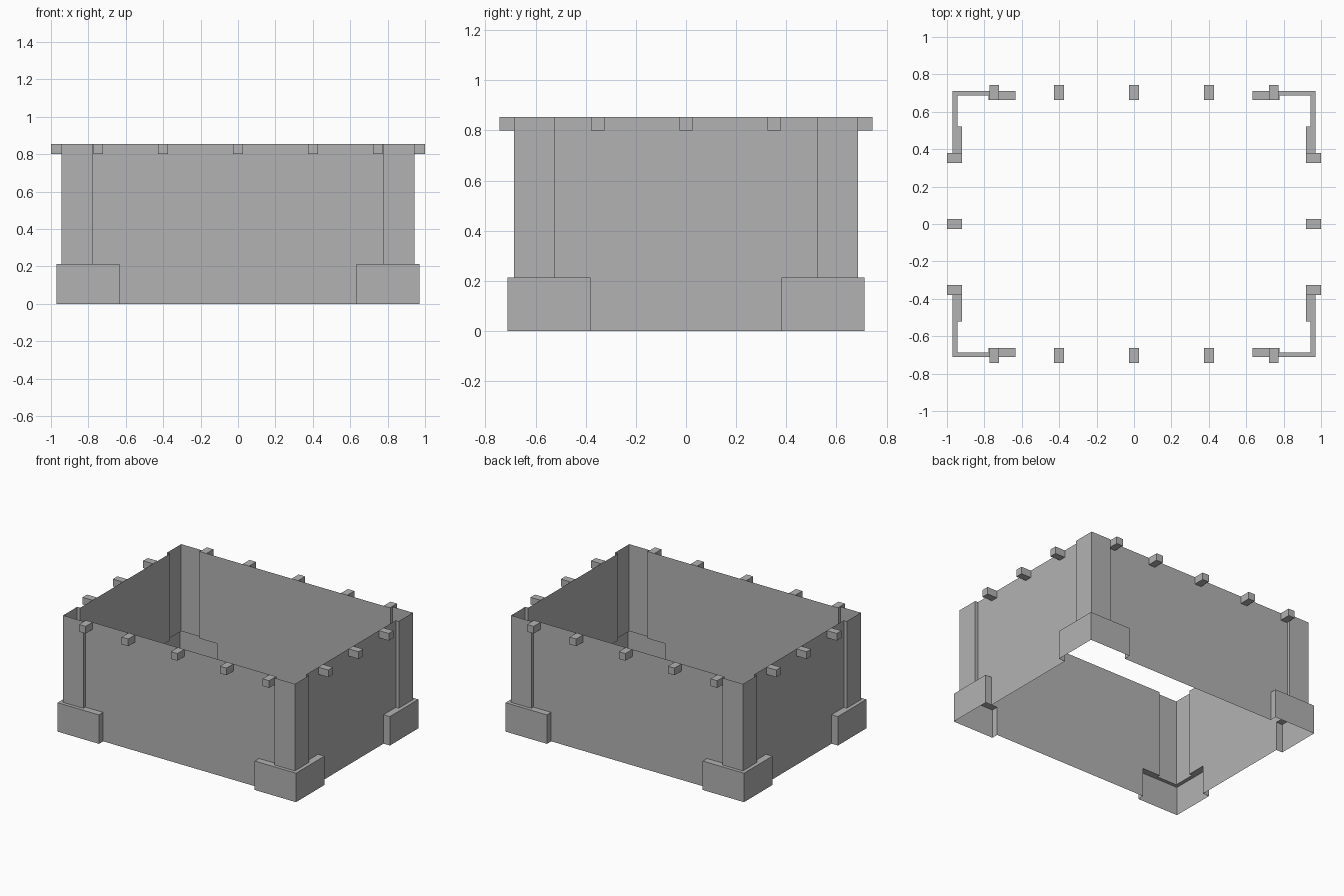
import bpy
import bmesh
from mathutils import Vector

cube = bpy.data.objects.get("Cube")
if cube:
    bpy.data.objects.remove(cube, do_unlink=True)

# Single stone grey
grey = bpy.data.materials.new("stone_grey")
grey.use_nodes = True
colour = (0.45, 0.45, 0.45, 1)
grey.diffuse_color = colour
grey.node_tree.nodes["Principled BSDF"].inputs["Base Color"].default_value = colour

WALL = Vector((0.919, 0.662))      # half size of the plain walls
PILLAR = Vector((0.943, 0.686))    # outer corner of the pillars
FOOT = Vector((0.97, 0.711))       # outer corner of the feet
PILLAR_START = Vector((0.778, 0.522))
FOOT_START = Vector((0.634, 0.38))
FOOT_TOP, TOP = 0.213, 0.853
CORNERS = [(1, 1), (-1, 1), (-1, -1), (1, -1)]


def make_object(name, bm):
    mesh = bpy.data.meshes.new(name)
    bm.to_mesh(mesh)
    bm.free()
    mesh.materials.append(grey)
    obj = bpy.data.objects.new(name, mesh)
    bpy.context.collection.objects.link(obj)
    return obj


def corner_path(start, outer, sx, sy):
    """Stepped outline round one corner, anticlockwise from above."""
    path = [(WALL.x, start.y), (outer.x, start.y), (outer.x, outer.y),
            (start.x, outer.y), (start.x, WALL.y)]
    if sx * sy < 0:
        path.reverse()
    return [(x * sx, y * sy) for x, y in path]


def add_face(bm, points):
    return bm.faces.new([bm.verts.new(p) for p in points])


# Thin open shell: walls with pillars and feet stepped out at the corners
shell = bmesh.new()
for start, outer, low, high in ((FOOT_START, FOOT, 0, FOOT_TOP),
                                (PILLAR_START, PILLAR, FOOT_TOP, TOP)):
    outline = [p for c in CORNERS for p in corner_path(start, outer, *c)]
    for a, b in zip(outline, outline[1:] + outline[:1]):
        add_face(shell, [(*a, low), (*b, low), (*b, high), (*a, high)])

# Ledges on top of the feet
for c in CORNERS:
    ring = corner_path(FOOT_START, FOOT, *c)
    ring += corner_path(PILLAR_START, PILLAR, *c)[::-1]
    add_face(shell, [(x, y, FOOT_TOP) for x, y in ring])
bmesh.ops.remove_doubles(shell, verts=shell.verts, dist=0.0005)
make_object("box_walls", shell)


# Small studs along the rim, open where they meet the wall
def rim_stud(name, axis, sign, offset):
    bm = bmesh.new()
    bmesh.ops.create_cube(bm, size=1)
    outer = (1.0, 0.743)[axis]
    depth = outer - WALL[axis]
    size = Vector((0.053, 0.053, 0.053))
    size[axis] = depth
    centre = Vector((offset, offset, TOP - size.z / 2))
    centre[axis] = sign * (outer - depth / 2)
    inner = [f for f in bm.faces if f.normal[axis] * sign < -0.5]
    bmesh.ops.delete(bm, geom=inner, context='FACES_ONLY')
    bmesh.ops.scale(bm, vec=size, verts=bm.verts)
    bmesh.ops.translate(bm, vec=centre, verts=bm.verts)
    make_object(name, bm)


for axis, sign, side, offsets in (
        (1, -1, "front", (-0.747, -0.4, 0, 0.4, 0.747)),
        (1, 1, "back", (-0.747, -0.4, 0, 0.4, 0.747)),
        (0, 1, "left", (-0.352, 0, 0.352)),
        (0, -1, "right", (-0.352, 0, 0.352))):
    for i, offset in enumerate(offsets):
        rim_stud(f"{side}_rim_stud_{i + 1}", axis, sign, offset)
